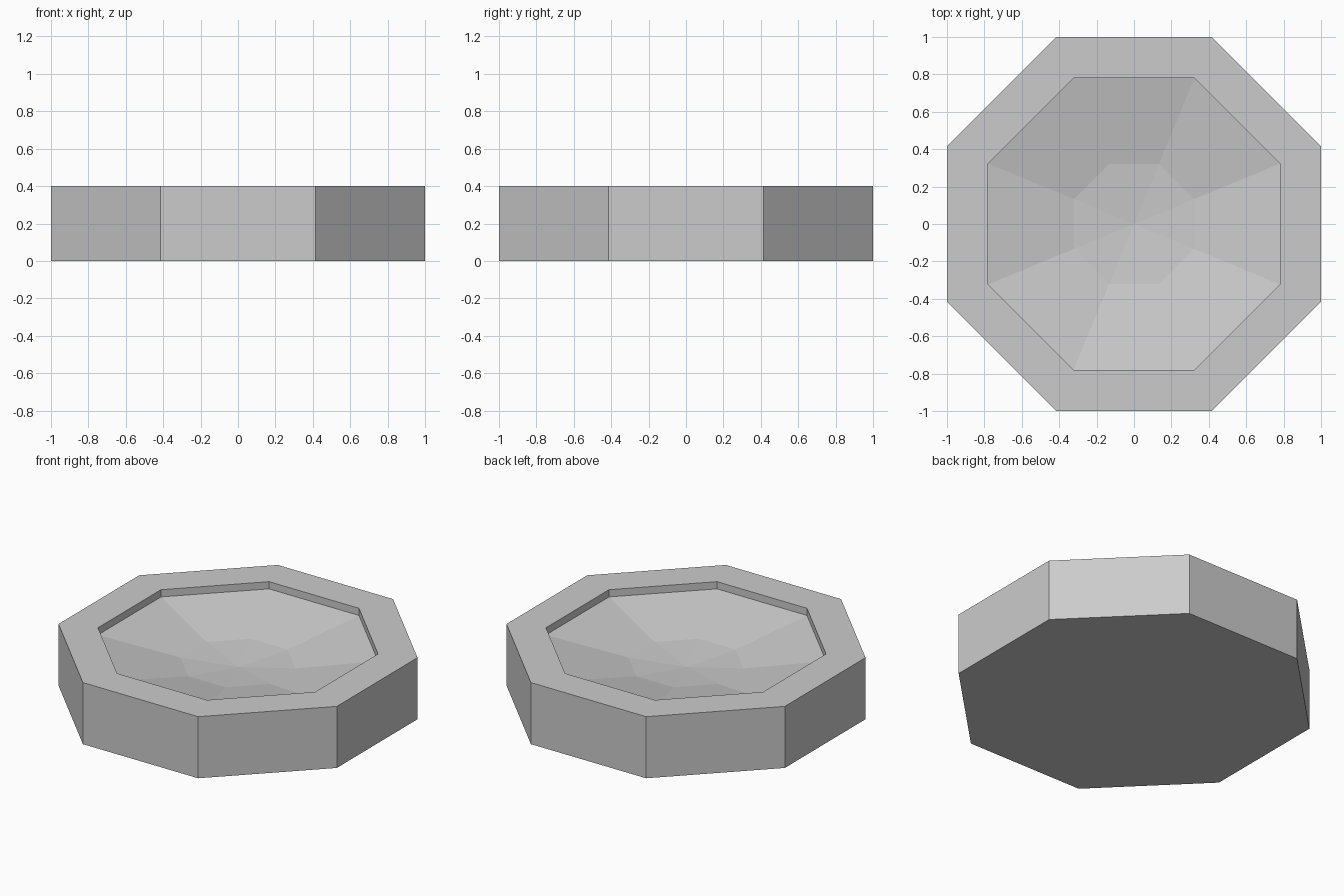
import bpy, bmesh
from math import cos, sin, pi

cube = bpy.data.objects.get("Cube")
if cube:
    bpy.data.objects.remove(cube, do_unlink=True)

SIDES = 8

# Plain grey finish shared by every part
grey = bpy.data.materials.new("plain_grey")
grey.use_nodes = True
colour = (0.6, 0.6, 0.6, 1.0)
grey.diffuse_color = colour
grey.node_tree.nodes["Principled BSDF"].inputs["Base Color"].default_value = colour


def ring(bm, apothem, z):
    """Octagon of vertices with flat sides facing the axes."""
    r = apothem / cos(pi / SIDES)
    angles = [(i + 0.5) * 2 * pi / SIDES for i in range(SIDES)]
    return [bm.verts.new((r * cos(a), r * sin(a), z)) for a in angles]


def bridge(bm, lower, upper):
    """Join two rings with a band of quads."""
    for i in range(SIDES):
        j = (i + 1) % SIDES
        bm.faces.new((lower[i], lower[j], upper[j], upper[i]))


bm = bmesh.new()

# Outer wall, flat rim, short inner lip, sloping bowl and inner floor ring
profile = [(1.0, 0.0), (1.0, 0.4), (0.78, 0.4), (0.78, 0.353), (0.32, 0.256)]
rings = [ring(bm, a, z) for a, z in profile]
for lower, upper in zip(rings, rings[1:]):
    bridge(bm, lower, upper)

# Shallow centre of the bowl
centre = bm.verts.new((0, 0, 0.23))
for i in range(SIDES):
    bm.faces.new((rings[-1][i], rings[-1][(i + 1) % SIDES], centre))

# Closed underside
bm.faces.new(list(reversed(rings[0])))

bmesh.ops.recalc_face_normals(bm, faces=bm.faces)
mesh = bpy.data.meshes.new("octagonal_dish")
bm.to_mesh(mesh)
bm.free()
mesh.materials.append(grey)
dish = bpy.data.objects.new("octagonal_dish", mesh)
bpy.context.collection.objects.link(dish)
